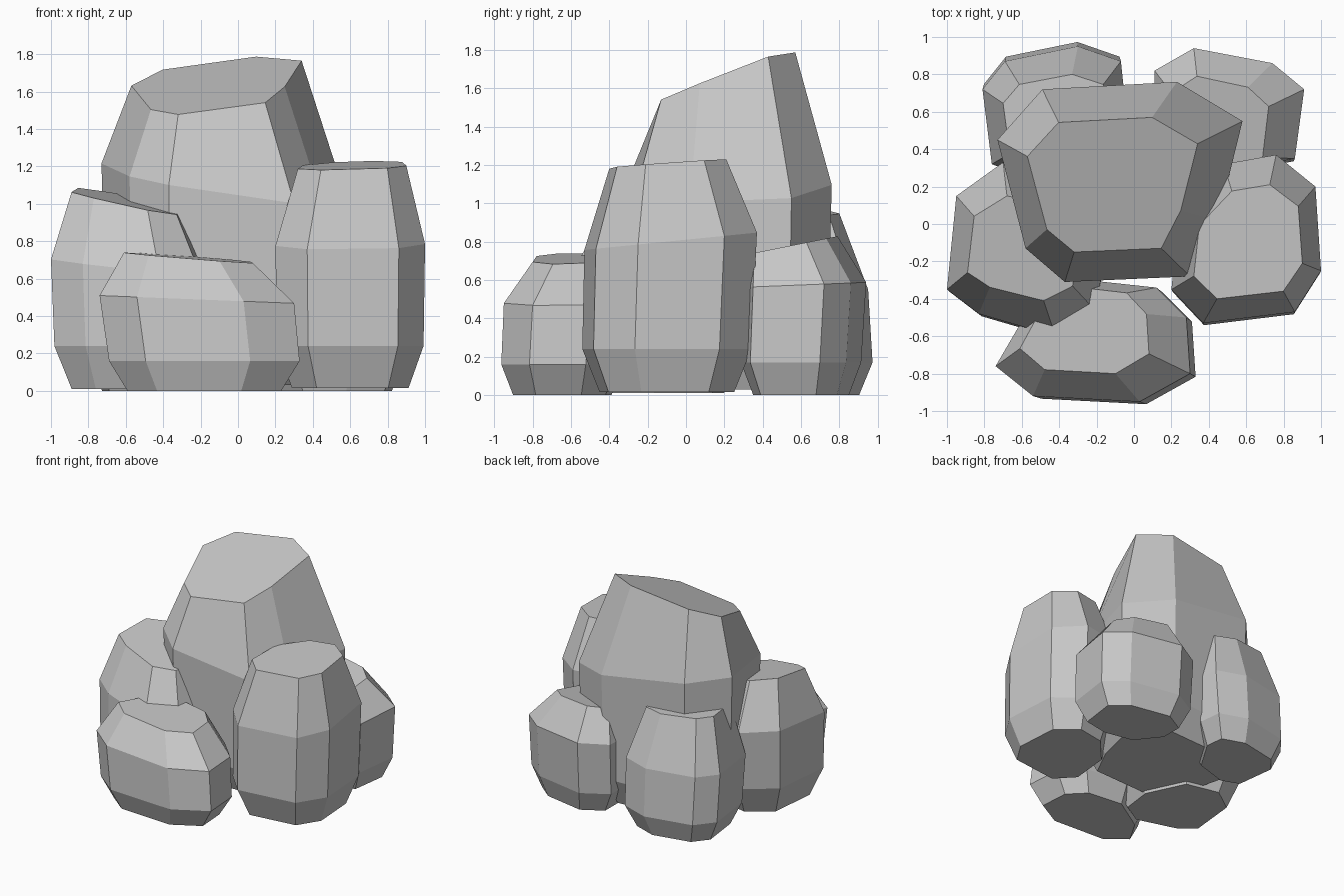
import bpy, bmesh

if "Cube" in bpy.data.objects:
    bpy.data.objects.remove(bpy.data.objects["Cube"])

stone = bpy.data.materials.new("grey stone")
stone.diffuse_color = (0.58, 0.58, 0.58, 1)
stone.use_nodes = True
stone.node_tree.nodes["Principled BSDF"].inputs["Base Color"].default_value = stone.diffuse_color


def rock(name, outline, mid, top, top_box, low_z=0.2, low_scale=0.98,
         foot_scale=0.8, foot_z=0.0, lean=(0, 0)):
    """Faceted boulder: foot, low ring, widest ring and tilted top.
    mid and top are planes (a, b, c) meaning z = a + b*x + c*y."""
    xs, ys = zip(*outline)
    cx, cy = (min(xs) + max(xs)) / 2, (min(ys) + max(ys)) / 2
    w, d = max(xs) - min(xs), max(ys) - min(ys)
    x0, x1, y0, y1 = top_box
    # each ring: scale x, scale y, centre x, centre y, height plane
    rings = [
        (foot_scale, foot_scale, cx + lean[0], cy + lean[1], (foot_z, 0, 0)),
        (low_scale, low_scale, cx + lean[0], cy + lean[1], (low_z, 0, 0)),
        (1, 1, cx, cy, mid),
        ((x1 - x0) / w, (y1 - y0) / d, (x0 + x1) / 2, (y0 + y1) / 2, top),
    ]
    bm = bmesh.new()
    loops = []
    for sx, sy, ox, oy, (a, b, c) in rings:
        loop = []
        for px, py in outline:
            x, y = ox + (px - cx) * sx, oy + (py - cy) * sy
            loop.append(bm.verts.new((x, y, a + b * x + c * y)))
        loops.append(loop)
    n = len(outline)
    for lower, upper in zip(loops, loops[1:]):
        for i in range(n):
            j = (i + 1) % n
            bm.faces.new((lower[i], lower[j], upper[j], upper[i]))
    bm.faces.new(loops[0][::-1])
    bm.faces.new(loops[-1])
    bmesh.ops.recalc_face_normals(bm, faces=bm.faces)
    mesh = bpy.data.meshes.new(name)
    bm.to_mesh(mesh)
    bm.free()
    mesh.materials.append(stone)
    bpy.context.collection.objects.link(bpy.data.objects.new(name, mesh))


# Tall central boulder with a sloping top
rock("central_boulder",
     [(-.37, -.31), (.30, -.28), (.45, .02), (.58, .55),
      (.23, .76), (-.49, .72), (-.73, .45), (-.58, -.13)],
     (1.07, -.15, .08), (1.57, .12, .36), (-.57, .34, -.15, .57),
     low_z=.25, low_scale=.96, foot_scale=.78, foot_z=.03)

# Upright boulder on the right
rock("right_boulder",
     [(.37, -.53), (.86, -.47), (1.0, -.25), (.97, .20),
      (.76, .37), (.48, .32), (.24, .05), (.20, -.35)],
     (.81, 0, .1), (1.20, .02, .07), (.32, .90, -.40, .21),
     low_z=.24, foot_scale=.78, foot_z=.015, lean=(0, -.02))

# Low wide boulder in front
rock("front_boulder",
     [(-.54, -.92), (.03, -.95), (.30, -.80), (.28, -.50),
      (.12, -.34), (-.25, -.30), (-.60, -.52), (-.74, -.76)],
     (.48, -.04, 0), (.71, -.08, .03), (-.61, .08, -.80, -.34),
     low_z=.16, foot_scale=.79, lean=(.04, -.02))

# Leaning boulder on the left
rock("left_boulder",
     [(-.83, -.48), (-.42, -.60), (-.20, -.47), (-.16, -.15),
      (-.35, .25), (-.70, .33), (-.95, .15), (-1.0, -.35)],
     (.62, -.10, .05), (.91, -.20, .10), (-.89, -.30, -.41, .15),
     low_z=.24, foot_scale=.76, foot_z=.01, lean=(.01, -.02))

# Back left boulder
rock("back_left_boulder",
     [(-.76, .32), (-.58, .25), (-.25, .35), (-.05, .68),
      (-.07, .87), (-.30, .95), (-.69, .87), (-.81, .72)],
     (.55, 0, 0), (.93, -.05, 0), (-.70, -.15, .33, .80),
     low_z=.17, foot_scale=.78, lean=(0, .03))

# Back right boulder
rock("back_right_boulder",
     [(.30, .36), (.60, .30), (.86, .35), (.91, .72),
      (.74, .86), (.32, .94), (.11, .82), (.11, .60)],
     (.55, 0, .04), (.67, 0, .2), (.20, .72, .32, .79),
     low_z=.17, foot_scale=.78, lean=(0, -.02))
